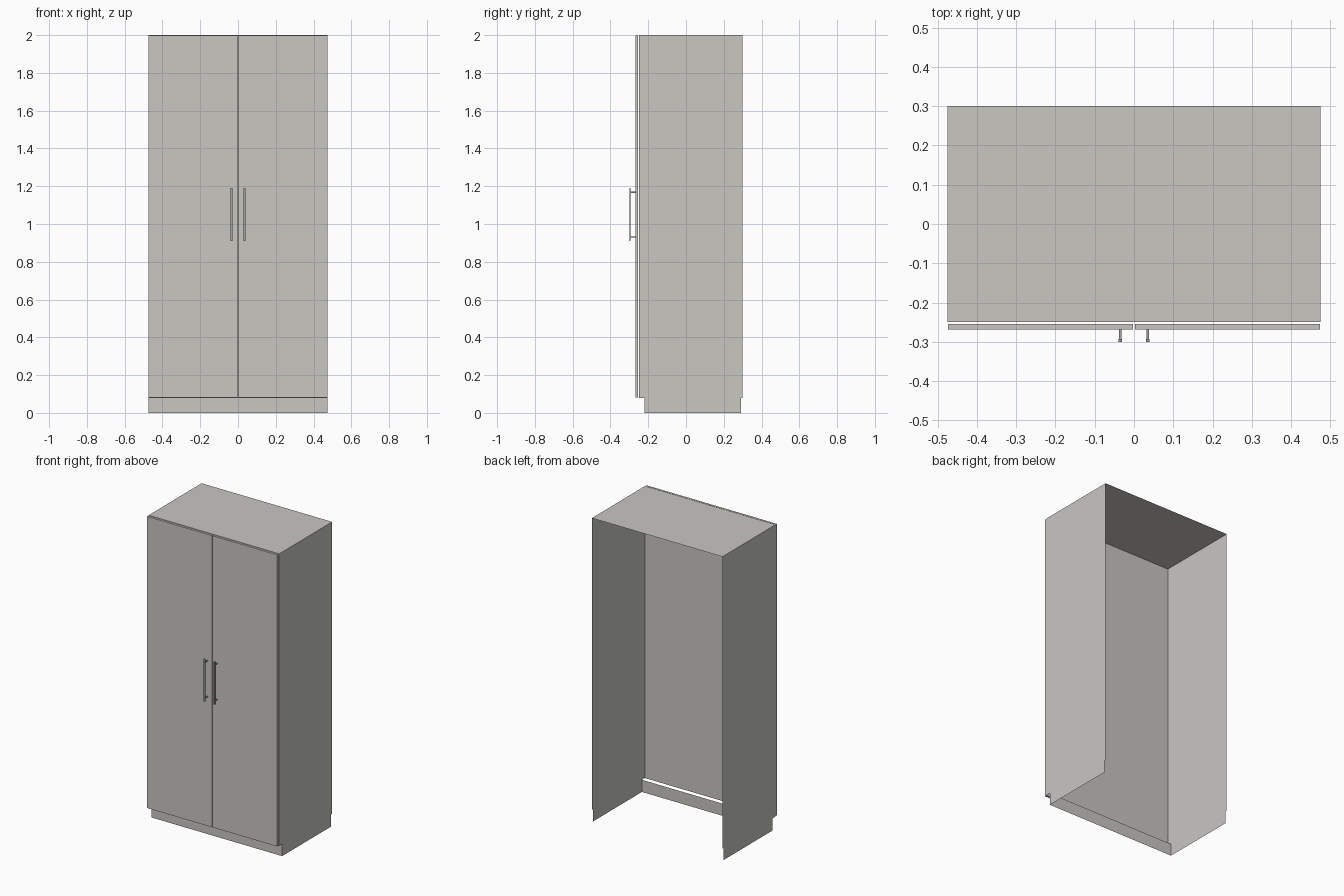
import bpy, bmesh
from mathutils import Vector

cube = bpy.data.objects.get("Cube")
if cube:
    bpy.data.objects.remove(cube, do_unlink=True)


def make_material(name, rgb, metallic=0.0):
    mat = bpy.data.materials.new(name)
    mat.use_nodes = True
    mat.diffuse_color = (*rgb, 1)
    bsdf = mat.node_tree.nodes["Principled BSDF"]
    bsdf.inputs["Base Color"].default_value = (*rgb, 1)
    bsdf.inputs["Roughness"].default_value = 0.6
    return mat


BODY = make_material("warm grey panel", (0.58, 0.57, 0.535))
METAL = make_material("handle grey", (0.36, 0.36, 0.35))


def add_box(bm, low, high, open_sides=()):
    """Add a box between two corners, leaving out faces that point along open_sides."""
    low, high = Vector(low), Vector(high)
    verts = bmesh.ops.create_cube(bm, size=1)["verts"]
    for v in verts:
        v.co = (low + high) / 2 + v.co * (high - low)
    faces = {f for v in verts for f in v.link_faces}
    bm.normal_update()
    drop = [f for f in faces if any(f.normal.dot(Vector(d)) > 0.9 for d in open_sides)]
    bmesh.ops.delete(bm, geom=drop, context="FACES")


def make_object(name, bm, mat):
    mesh = bpy.data.meshes.new(name)
    bm.to_mesh(mesh)
    bm.free()
    mesh.materials.append(mat)
    obj = bpy.data.objects.new(name, mesh)
    bpy.context.collection.objects.link(obj)
    return obj


BACK, UP, DOWN = (0, 1, 0), (0, 0, 1), (0, 0, -1)
HALF, BASE, TOP = 0.475, 0.08, 2.0

# Carcass shell, open at the back and underneath
bm = bmesh.new()
add_box(bm, (-HALF, -0.25, BASE), (HALF, 0.3, TOP), (BACK, DOWN))
make_object("carcass", bm, BODY)

# Recessed plinth: front and two sides only
bm = bmesh.new()
add_box(bm, (-HALF, -0.22, 0), (HALF, 0.29, BASE), (BACK, UP, DOWN))
make_object("plinth", bm, BODY)

# Doors and bar handles, one pair per side
for side, sign in (("left", 1), ("right", -1)):
    bm = bmesh.new()
    xs = sorted((sign * 0.002, sign * 0.473))
    add_box(bm, (xs[0], -0.268, BASE + 0.001), (xs[1], -0.254, TOP - 0.001))
    make_object(side + "_door", bm, BODY)

    bm = bmesh.new()
    x, r = sign * 0.035, 0.005
    add_box(bm, (x - r, -0.3, 0.91), (x + r, -0.293, 1.19))
    for z in (0.932, 1.168):
        add_box(bm, (x - 0.003, -0.294, z - 0.003), (x + 0.003, -0.268, z + 0.003))
    make_object(side + "_handle", bm, METAL)
